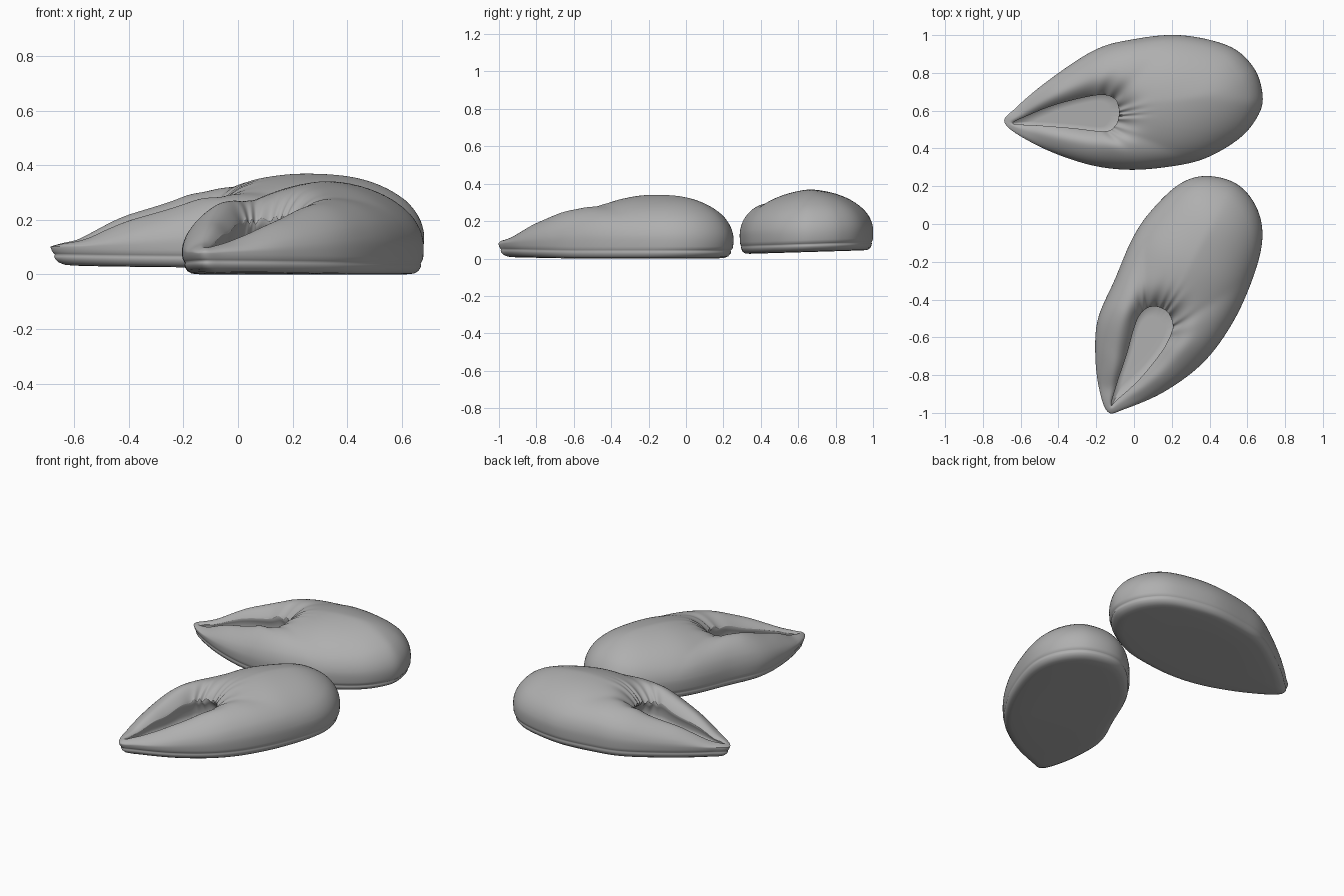
import bpy, bmesh, math
from mathutils import Vector
from mathutils.kdtree import KDTree

if "Cube" in bpy.data.objects:
    bpy.data.objects.remove(bpy.data.objects["Cube"])

# paired control points: outer outline x, y and matching opening rim x, y
BACK = [(-.682, .53, -.64, .532), (-.50, .41, -.52, .523), (-.26, .32, -.33, .508),
        (-.05, .288, -.19, .492), (.16, .30, -.13, .495), (.37, .345, -.10, .52),
        (.56, .455, -.088, .54), (.66, .58, -.083, .56), (.68, .69, -.08, .58),
        (.632, .83, -.08, .605), (.50, .943, -.085, .63), (.24, 1.0, -.10, .66),
        (-.02, .975, -.15, .682), (-.21, .92, -.24, .675), (-.44, .77, -.42, .63),
        (-.62, .62, -.56, .575)]
FRONT = [(-.138, -.995, -.12, -.955), (-.05, -.98, -.09, -.93), (.165, -.885, .03, -.82),
         (.375, -.725, .15, -.67), (.535, -.50, .20, -.57), (.645, -.24, .205, -.53),
         (.68, -.05, .195, -.495), (.64, .105, .18, -.47), (.535, .217, .16, -.453),
         (.375, .254, .13, -.44), (.233, .206, .10, -.437), (.085, .063, .07, -.445),
         (-.01, -.08, .045, -.465), (-.10, -.29, .02, -.50), (-.19, -.50, -.005, -.57),
         (-.205, -.69, -.035, -.68), (-.185, -.87, -.09, -.845)]
# ridge height above the widest line, from heel tip to toe
RIDGE = [(0, .015), (.08, .035), (.2, .11), (.38, .185), (.65, .245), (2, .245)]

GREY = bpy.data.materials.new("grey_felt")
GREY.diffuse_color = (.43, .43, .43, 1)
GREY.use_nodes = True
GREY.node_tree.nodes["Principled BSDF"].inputs["Base Color"].default_value = GREY.diffuse_color


def spline(pts, per):
    """Closed smooth curve through the control points."""
    out, n = [], len(pts)
    for i in range(n):
        a, b, c, d = (Vector(pts[(i + k) % n]) for k in (-1, 0, 1, 2))
        for j in range(per):
            t = j / per
            out.append(.5 * (2 * b + (c - a) * t + (2 * a - 5 * b + 4 * c - d) * t * t
                             + (3 * b - a - 3 * c + d) * t ** 3))
    return out


def ridge(u):
    u = max(0, u)
    for (a, p), (b, q) in zip(RIDGE, RIDGE[1:]):
        if u <= b:
            return p + (q - p) * (u - a) / (b - a)
    return RIDGE[-1][1]


def slipper(name, ctrl, toe, scale, heel_cut, base):
    per, steps = 12, 36
    outer = spline([c[:2] for c in ctrl], per)
    rim = spline([c[2:] for c in ctrl], per)
    n = len(outer)
    dense = spline([c[:2] for c in ctrl], 120)
    kd = KDTree(len(dense))
    for i, p in enumerate(dense):
        kd.insert((p.x, p.y, 0), i)
    kd.balance()
    heel = outer[0]
    axis = Vector(toe) - heel
    center = Vector(((min(p.x for p in outer) + max(p.x for p in outer)) / 2,
                     (min(p.y for p in outer) + max(p.y for p in outer)) / 2))
    rim_mid = sum(rim, Vector((0, 0))) / n
    bm = bmesh.new()
    rings = []

    def ring(points):
        rings.append([bm.verts.new((p.x, p.y, z + base(p.x, p.y))) for p, z in points])

    # sole, seam groove and lower side
    for s, z in ((.5, 0), (.85, 0), (.92, .003), (.955, .012), (.975, .025), (.98, .036),
                 (.975, .041), (.983, .046), (.992, .054), (.997, .064)):
        ring([(center + (p - center) * s, z) for p in outer])
    # puffed upper, from the widest line to the gathered rim
    first_upper = len(rings)
    for k in range(steps + 1):
        t = .5 - .5 * math.cos(math.pi * k / steps)
        pts = []
        for i in range(n):
            p = outer[i].lerp(rim[i], t)
            W = (rim[i] - outer[i]).length
            d = kd.find((p.x, p.y, 0))[2] if k else 0
            D = min(.38, .8 * W)
            x = min(d / D, 1)
            up = math.sqrt(max(0, 1 - (1 - x) ** 2))
            r = min(.14, .45 * W)
            s = max(0, (t * W - W + r) / r)
            u = (p - heel).dot(axis) / axis.length_squared
            h = ridge(u) * scale * up * (1 - .45 * s * s)
            # soft gathered folds radiating from the rim
            fold = max(0, 1 - (1 - t) * W / .16) ** 1.5 * min(1, W / .3)
            h += .009 * fold * math.sin(2 * math.pi * i / 15 + 1.5 * math.sin(i * .13))
            low = max(0, 1 - max(0, u) / .5)
            pts.append((p, .1 - .03 * low + h - heel_cut * up * low ** .5))
        ring(pts)
    last_upper = len(rings) - 1
    # lining and insole
    rim_z = [q[1] for q in pts]
    for back, f in ((.06, .75), (.1, .35), (.06, 0)):
        ring([(rim[i].lerp(outer[i], back), .055 + (rim_z[i] - .055) * f) for i in range(n)])
    for s in (.7, .3):
        ring([(rim_mid + (p - rim_mid) * s, .055) for p in rim])
    for a, b in zip(rings, rings[1:]):
        for i in range(n):
            j = (i + 1) % n
            bm.faces.new((a[i], a[j], b[j], b[i]))
    bm.faces.new(rings[0][::-1])
    bm.faces.new(rings[-1])
    # relax the cloth
    soft = [v for r in rings[first_upper + 8:last_upper - 2] for v in r]
    for _ in range(12):
        bmesh.ops.smooth_vert(bm, verts=soft, factor=.5, use_axis_z=True)
    bmesh.ops.recalc_face_normals(bm, faces=bm.faces)
    for f in bm.faces:
        f.smooth = True
    me = bpy.data.meshes.new(name)
    bm.to_mesh(me)
    bm.free()
    me.materials.append(GREY)
    ob = bpy.data.objects.new(name, me)
    bpy.context.collection.objects.link(ob)


# the back slipper rests slightly tilted
slipper("back_slipper", BACK, (.67, .72), .97, .012, lambda x, y: .024 + .03 * (y - .3))
slipper("front_slipper", FRONT, (.42, .25), 1.0, 0, lambda x, y: .02 * max(0, -y - .6))
